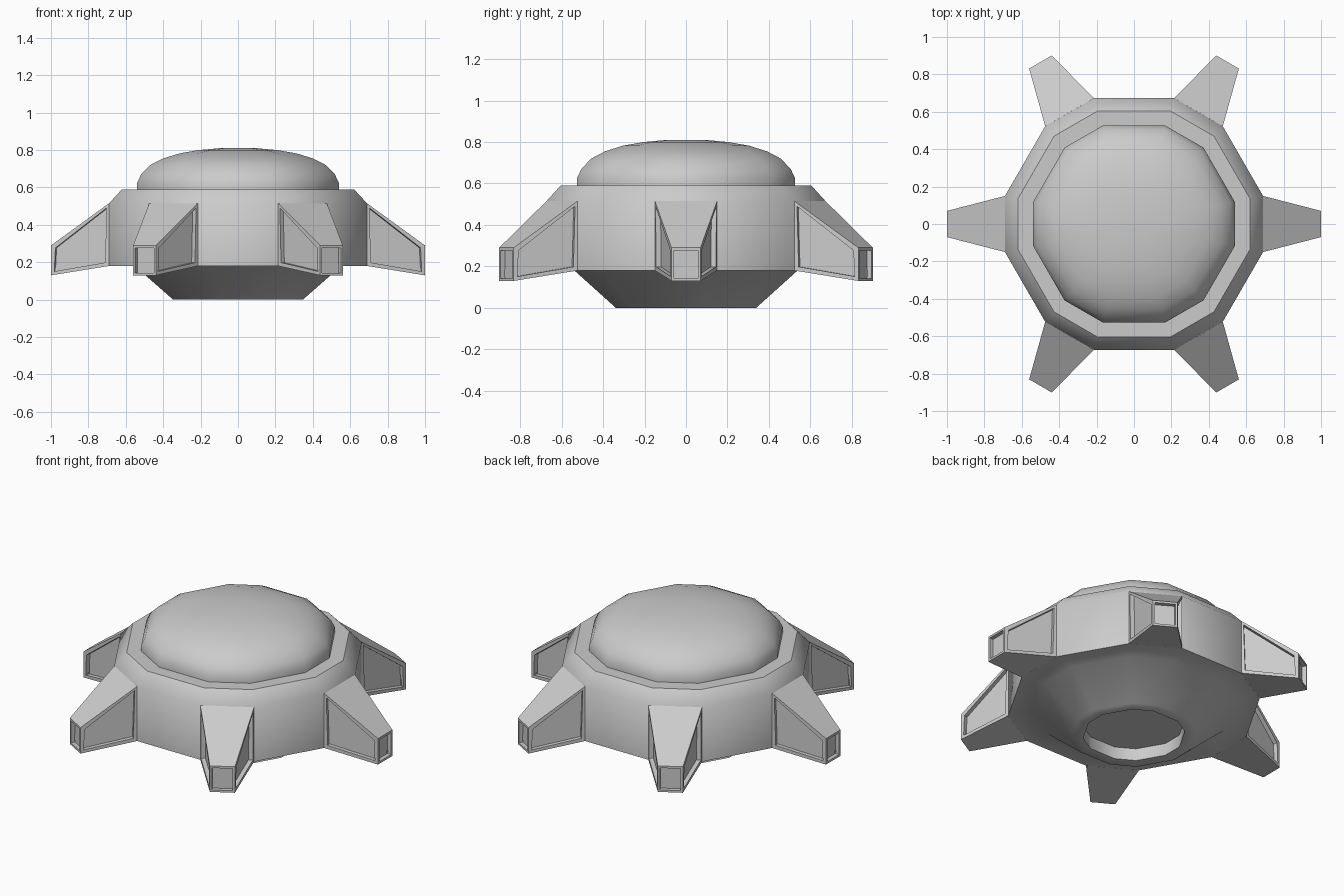
import bpy, bmesh
from math import radians, cos, sin
from mathutils import Matrix

if "Cube" in bpy.data.objects:
    bpy.data.objects.remove(bpy.data.objects["Cube"])

# Twelve corner angles: narrow sides carry the legs, wide sides lie between
ANGLES = [radians(60 * k + s * 12.3) for k in range(6) for s in (-1, 1)]


def finish(bm, name, angle):
    bmesh.ops.recalc_face_normals(bm, faces=bm.faces)
    mesh = bpy.data.meshes.new(name)
    bm.to_mesh(mesh)
    bm.free()
    ob = bpy.data.objects.new(name, mesh)
    bpy.context.collection.objects.link(ob)
    bpy.ops.object.select_all(action='DESELECT')
    ob.select_set(True)
    bpy.context.view_layer.objects.active = ob
    if angle:
        bpy.ops.object.shade_smooth_by_angle(angle=radians(angle))
    return ob


def lathe(name, profile, angle):
    """Stack twelve-sided rings of (radius, z), capped at both ends."""
    bm = bmesh.new()
    rings = [[bm.verts.new((r * cos(a), r * sin(a), z)) for a in ANGLES]
             for r, z in profile]
    for lo, hi in zip(rings, rings[1:]):
        for i in range(12):
            j = (i + 1) % 12
            bm.faces.new((lo[i], lo[j], hi[j], hi[i]))
    bm.faces.new(rings[0])
    bm.faces.new(rings[-1])
    return finish(bm, name, angle)


def recess(bm, face, thickness, depth):
    """Inset a panel and push it straight in."""
    n = face.normal.copy()
    bmesh.ops.inset_region(bm, faces=[face], thickness=thickness)
    new = bmesh.ops.extrude_discrete_faces(bm, faces=[face])['faces'][0]
    bmesh.ops.translate(bm, verts=new.verts, vec=-n * depth)


def leg(index):
    bm = bmesh.new()

    def section(x, w, z0, z1):
        return [bm.verts.new((x, y, z)) for y, z in
                ((-w, z0), (w, z0), (w, z1), (-w, z1))]
    root = section(0.69, 0.15, 0.18, 0.515)
    tip = section(1.0, 0.07, 0.13, 0.29)
    sides = [bm.faces.new((root[i], tip[i], tip[(i + 1) % 4], root[(i + 1) % 4]))
             for i in range(4)]
    end = bm.faces.new(tip)
    base = bm.faces.new(root[::-1])
    bmesh.ops.recalc_face_normals(bm, faces=bm.faces)
    bm.normal_update()
    # side panels and end socket
    recess(bm, sides[1], 0.028, 0.025)
    recess(bm, sides[3], 0.028, 0.025)
    recess(bm, end, 0.018, 0.025)
    bmesh.ops.delete(bm, geom=[base], context='FACES_ONLY')
    bm.transform(Matrix.Rotation(radians(60 * index), 4, 'Z'))
    return finish(bm, f"leg_{index + 1}", 0)


# Hull with bottom socket, sloped underside, wall and chamfered rim
lathe("hull", [(0.285, 0.075), (0.285, 0), (0.355, 0), (0.565, 0.18),
               (0.706, 0.18), (0.706, 0.515), (0.635, 0.59), (0.5, 0.59)], 45)

# Smooth domed lid
lathe("dome", [(0.552, 0.585), (0.552, 0.625), (0.53, 0.67), (0.48, 0.72),
               (0.41, 0.755), (0.32, 0.782), (0.22, 0.799), (0.1, 0.81)], 45)

# Six radial legs
for k in range(6):
    leg(k)
